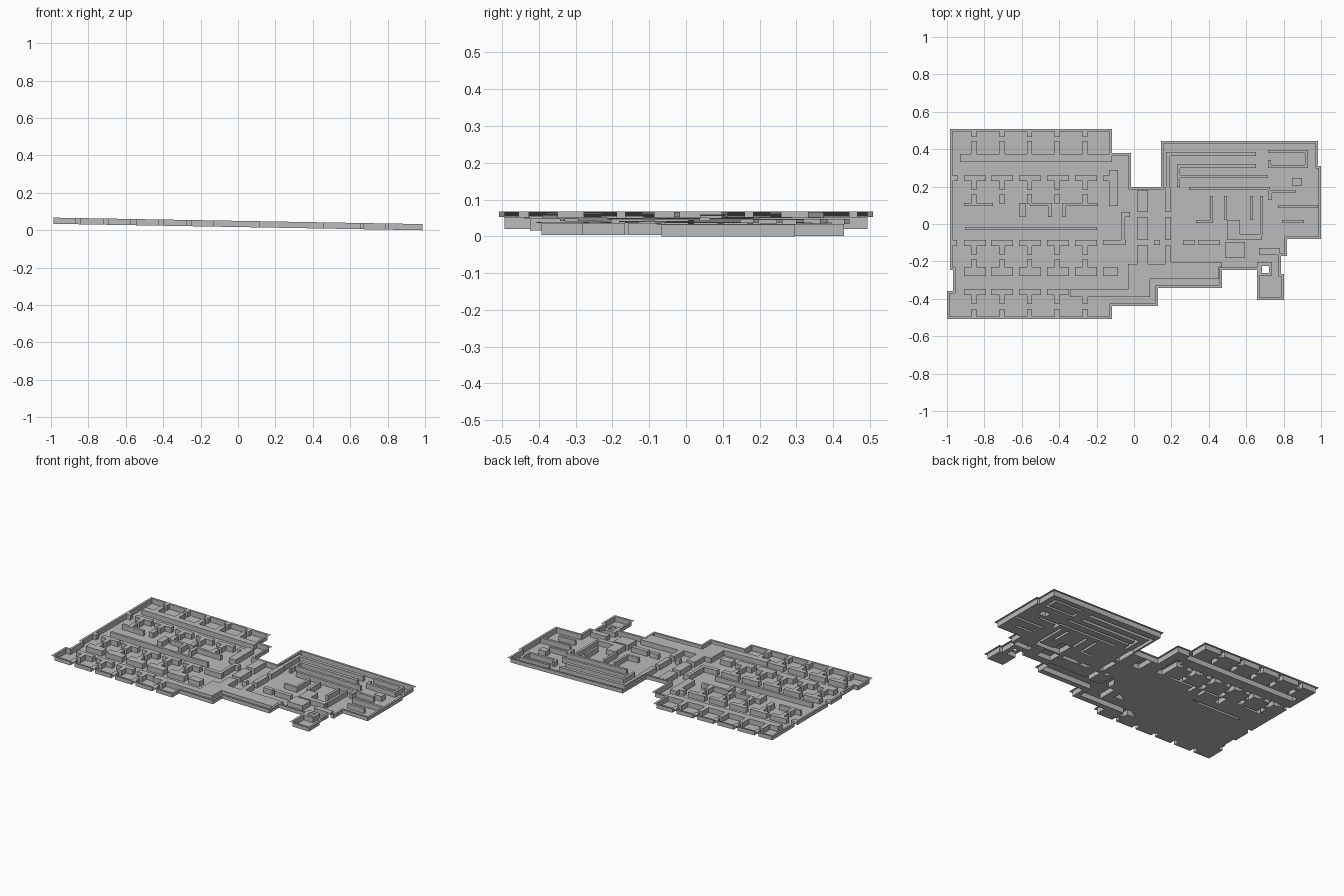
import bpy, bmesh

# Plan is drawn in small units (187 per world unit), y pointing down
S, CX, CY = 187.0, 1134.0, 224.0
RIM, HEIGHT, SLOPE = 2.6, 0.033, 0.0175

# Outer silhouette as overlapping rectangles (x0, y0, x1, y1)
outline = [
    (950, 129, 1112, 270), (953, 270, 1112, 291), (947, 291, 1112, 319),
    (1112, 153, 1131, 306), (1131, 187, 1222, 288), (1131, 288, 1158, 306),
    (1161, 141, 1287, 256), (1287, 141, 1318, 239), (1318, 166, 1321, 239),
    (1222, 256, 1281, 270), (1257, 270, 1281, 300), (1281, 274, 1284, 300),
]
shaft = (1262, 266, 1269, 273)

walls = []
# West wing: cross walls between the rooms, each with a door gap
for cx in (974, 1002, 1029.5, 1057, 1085):
    for a, b in ((129, 137), (141, 154), (181, 190), (194, 204),
                 (246, 255), (259, 268), (295, 304), (309, 319)):
        walls.append((cx - 2.7, a, cx + 2.7, b))
# West wing: corridor walls broken by room doors
for x0 in (964, 991, 1019, 1047, 1075):
    for a, b in ((175.5, 181), (240, 246), (267, 276), (289, 295)):
        walls.append((x0, a, x0 + 22, b))
walls += [
    (950, 175.5, 958, 181), (950, 240, 957, 246),
    (960, 154, 1112, 162), (965, 227, 1097, 230),
    (964, 203, 993, 206), (1019, 203, 1026, 217), (1030, 203, 1048, 206),
    (1048, 203, 1052, 217), (1062, 203, 1066, 217), (1066, 203, 1098, 206),
    (1103, 175.5, 1109, 181), (1109, 170, 1118, 206), (1103, 240, 1126, 245),
    (1103, 267, 1118, 276),
]
# Central hall: two broken columns and the stepped south wall
walls += [
    (1137, 190, 1148, 212), (1137, 217, 1148, 240), (1137, 245, 1148, 267),
    (1165, 187, 1171, 212), (1165, 217, 1171, 240), (1165, 245, 1171, 267),
    (1121, 212, 1130, 217), (1121, 217, 1125, 240), (1154, 240, 1160, 245),
    (1070, 289, 1150, 297), (1128, 267, 1150, 297), (1128, 264, 1219, 279),
]
# East wing: nested corridors and chambers
walls += [
    (1166, 152, 1170, 190), (1166, 152, 1256, 156), (1177, 164, 1256, 168),
    (1177, 164, 1180, 187), (1177, 175, 1268, 178), (1189, 187, 1270, 190),
    (1268, 150, 1308, 153), (1305, 150, 1308, 168), (1269, 165, 1308, 168),
    (1268, 160, 1271, 168), (1292, 178, 1302, 186), (1272, 190, 1296, 193),
    (1268, 190, 1272, 200), (1278, 205, 1318, 208), (1282, 220, 1304, 223),
    (1250, 196, 1253, 220), (1260, 196, 1263, 235), (1224, 196, 1227, 220),
    (1210, 196, 1213, 222), (1196, 220, 1213, 223), (1227, 234, 1262, 240),
    (1227, 220, 1240, 234),
]
# South-east: doors to the passage and the small annexe
walls += [
    (1183, 240, 1195, 245), (1198, 240, 1220, 245), (1225, 242, 1245, 258),
    (1171, 262, 1222, 267), (1257, 262, 1272, 276), (1278, 262, 1284, 276),
    (1259, 248, 1280, 255),
]


def inside(x, y, rects):
    return any(a < x < c and b < y < d for a, b, c, d in rects)


def in_outline(x, y):
    return inside(x, y, outline) and not inside(x, y, [shaft])


def kind(x, y):
    """'floor', 'cap' or None for a point of the plan."""
    if not in_outline(x, y):
        return None
    r = RIM
    near = [(i * r, j * r) for i in (-1, 0, 1) for j in (-1, 0, 1)]
    clear = all(in_outline(x + i, y + j) for i, j in near)
    return 'floor' if clear and not inside(x, y, walls) else 'cap'


# Grid lines through every rectangle edge, plus the rim offsets
def lines(k):
    out = {r[k] for r in walls} | {r[k + 2] for r in walls}
    for r in outline + [shaft]:
        for v in (r[k], r[k + 2]):
            out |= {v, v - RIM, v + RIM}
    return sorted(round(v, 3) for v in out)


xs, ys = lines(0), lines(1)
cells = [[kind((xs[i] + xs[i + 1]) / 2, (ys[j] + ys[j + 1]) / 2)
          for j in range(len(ys) - 1)] for i in range(len(xs) - 1)]


def point(x, y, top):
    wx = (x - CX) / S
    # the whole plan slopes gently down to the east
    return (wx, (CY - y) / S, SLOPE * (0.986 - wx) + (HEIGHT if top else 0))


grey = bpy.data.materials.new("stone grey")
grey.diffuse_color = (0.5, 0.5, 0.5, 1)


def make(name, quads):
    bm = bmesh.new()
    for q in quads:
        bm.faces.new([bm.verts.new(p) for p in q])
    bmesh.ops.remove_doubles(bm, verts=bm.verts, dist=1e-5)
    bmesh.ops.dissolve_limit(bm, angle_limit=0.002, verts=bm.verts, edges=bm.edges)
    me = bpy.data.meshes.new(name)
    bm.to_mesh(me)
    bm.free()
    me.materials.append(grey)
    bpy.context.collection.objects.link(bpy.data.objects.new(name, me))


def flat(which, top):
    for i, col in enumerate(cells):
        for j, c in enumerate(col):
            if c == which:
                x0, x1, y0, y1 = xs[i], xs[i + 1], ys[j], ys[j + 1]
                yield [point(x, y, top) for x, y in
                       ((x0, y1), (x1, y1), (x1, y0), (x0, y0))]


# Upright faces wherever floor meets a wall top, facing the room
def upright():
    for i, col in enumerate(cells):
        for j, c in enumerate(col):
            if c != 'floor':
                continue
            x0, x1, y0, y1 = xs[i], xs[i + 1], ys[j], ys[j + 1]
            for di, dj, a, b in ((-1, 0, (x0, y1), (x0, y0)), (1, 0, (x1, y0), (x1, y1)),
                                 (0, -1, (x0, y0), (x1, y0)), (0, 1, (x1, y1), (x0, y1))):
                if cells[i + di][j + dj] != 'floor':
                    yield [point(*a, False), point(*b, False),
                           point(*b, True), point(*a, True)]


make("floor", flat('floor', False))
make("wall_caps", flat('cap', True))
make("wall_sides", upright())
